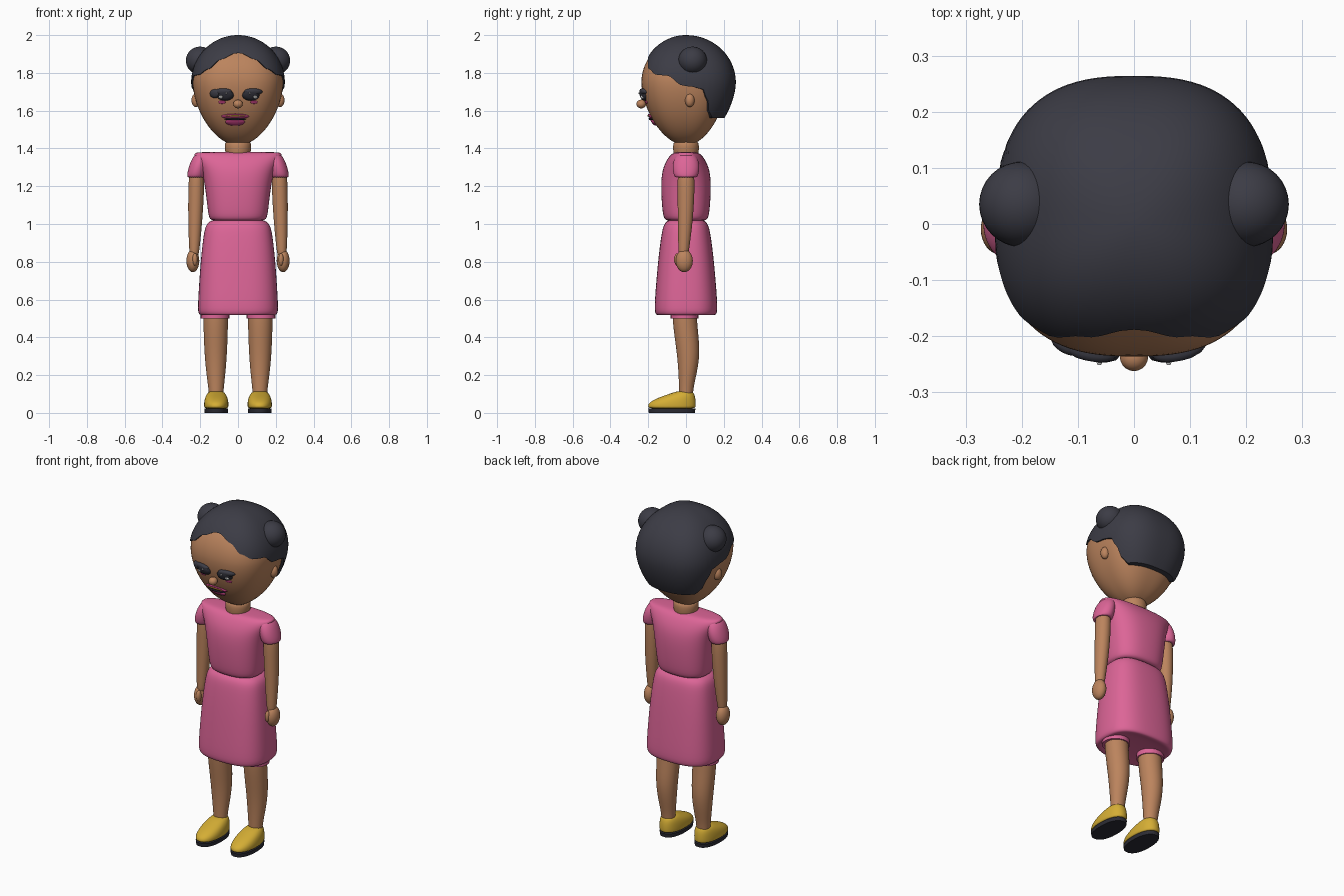
import bpy, bmesh
from math import sin, cos, pi, radians, copysign

cube = bpy.data.objects.get("Cube")
if cube:
    bpy.data.objects.remove(cube, do_unlink=True)


def material(name, r, g, b):
    m = bpy.data.materials.new(name)
    m.use_nodes = True
    m.diffuse_color = (r, g, b, 1)
    shader = m.node_tree.nodes["Principled BSDF"]
    shader.inputs["Base Color"].default_value = (r, g, b, 1)
    shader.inputs["Roughness"].default_value = 0.7
    return m


skin = material("warm brown skin", 0.5, 0.23, 0.11)
dark = material("charcoal hair", 0.045, 0.045, 0.06)
pink = material("pink cloth", 0.72, 0.13, 0.31)
yellow = material("yellow shoe", 0.66, 0.42, 0.035)
black = material("dark sole", 0.025, 0.025, 0.035)
magenta = material("magenta lips", 0.5, 0.05, 0.2)
pale = material("pale eye", 0.6, 0.6, 0.6)


def finish(name, bm, mat, subdiv=0):
    mesh = bpy.data.meshes.new(name)
    bm.to_mesh(mesh)
    bm.free()
    mesh.materials.append(mat)
    mesh.shade_smooth()
    if not subdiv:
        mesh.set_sharp_from_angle(angle=radians(45))
    ob = bpy.data.objects.new(name, mesh)
    bpy.context.collection.objects.link(ob)
    if subdiv:
        ob.modifiers.new("Smooth", "SUBSURF").levels = subdiv
        ob.modifiers["Smooth"].render_levels = subdiv
    return ob


def skin_rings(bm, rings, caps=True):
    """Join rings of points, listed from bottom to top, into a tube."""
    rows = [[bm.verts.new(p) for p in ring] for ring in rings]
    n = len(rows[0])
    for a, b in zip(rows, rows[1:]):
        for j in range(n):
            k = (j + 1) % n
            bm.faces.new((a[j], a[k], b[k], b[j]))
    if caps:
        bm.faces.new(rows[0][::-1])
    bm.faces.new(rows[-1])


def power(v, n):
    return copysign(abs(v) ** (2 / n), v)


def loft(name, rings, mat, n=2.0, subdiv=2, sides=24):
    """Each ring is centre x, centre y, z, half width, half depth."""
    bm = bmesh.new()
    angles = [2 * pi * j / sides for j in range(sides)]
    skin_rings(bm, [[(x + rx * power(sin(a), n), y - ry * power(cos(a), n), z)
                     for a in angles] for x, y, z, rx, ry in rings])
    return finish(name, bm, mat, subdiv)


def ball(name, centre, radii, mat):
    bm = bmesh.new()
    bmesh.ops.create_uvsphere(bm, u_segments=32, v_segments=20, radius=1)
    bmesh.ops.scale(bm, vec=radii, verts=bm.verts)
    bmesh.ops.translate(bm, vec=centre, verts=bm.verts)
    return finish(name, bm, mat)


# Head and hair share one egg-shaped outline
WIDEST, SQUARE = 1.75, 2.6


def egg(z, top):
    if z > WIDEST:
        t = min(1, (z - WIDEST) / (top - WIDEST))
        return (1 - t * t) ** 0.5
    t = min(1, (WIDEST - z) / 0.335)
    return (1 - t ** 1.7) ** 0.55


def egg_point(a, z, top, width, front, back, scale=1.0):
    r = egg(z, top) * scale
    c = power(cos(a), SQUARE)
    return (r * width * power(sin(a), SQUARE),
            -r * c * (front if c > 0 else back), z)


HEAD = (1.985, 0.24, 0.236, 0.215)
HAIR = (2.0, 0.248, 0.24, 0.264)
SIDES = 96
angles = [2 * pi * j / SIDES for j in range(SIDES)]

bm = bmesh.new()
heights = []
for i in range(41):
    s = sin(radians(-88 + 176 * i / 40))
    heights.append(WIDEST + s * (0.235 if s > 0 else 0.335))
skin_rings(bm, [[egg_point(a, z, *HEAD) for a in angles] for z in heights])
finish("head", bm, skin)

# Hairline height by angle from the forehead to the nape
LINE = [(0, 1.905), (19, 1.872), (36, 1.82), (55, 1.79), (72, 1.785), (90, 1.73),
        (104, 1.715), (111, 1.66), (118, 1.59), (128, 1.562), (180, 1.56)]


def hairline(a):
    d = abs((a * 180 / pi + 180) % 360 - 180)
    for (d0, z0), (d1, z1) in zip(LINE, LINE[1:]):
        if d <= d1:
            t = (d - d0) / (d1 - d0)
            return z0 + (z1 - z0) * t * t * (3 - 2 * t)
    return LINE[-1][1]


bm = bmesh.new()
rings = [[egg_point(a, hairline(a), *HAIR, scale=0.85) for a in angles]]
for i in range(25):
    u = sin(0.985 * i / 24 * pi / 2)
    rings.append([egg_point(a, hairline(a) + (2 - hairline(a)) * u, *HAIR)
                  for a in angles])
skin_rings(bm, rings, caps=False)
finish("hair_cap", bm, dark)


# Raised face details that follow the curve of the face
def face_y(x, z):
    r = egg(z, HEAD[0])
    t = min(1, abs(x) / (r * HEAD[1]))
    return -r * HEAD[2] * (1 - t ** SQUARE) ** (1 / SQUARE)


def plate(name, x, z, rx, rz, mat, lift):
    bm = bmesh.new()
    rings = []
    for r in (1, 0.95, 0.8, 0.5, 0.1):
        ring = []
        for j in range(24):
            a = 2 * pi * j / 24
            px, pz = x + rx * r * cos(a), z + rz * r * sin(a)
            rise = lift * (1 - r ** 4) ** 0.5
            ring.append((px, face_y(px, pz) - rise + 0.002, pz))
        rings.append(ring)
    skin_rings(bm, rings, caps=False)
    return finish(name, bm, mat)


for side, s in (("left", 1), ("right", -1)):
    plate(side + "_eye", s * 0.068, 1.682, 0.046, 0.03, black, 0.022)
    plate(side + "_lashes", s * 0.08, 1.7, 0.05, 0.018, dark, 0.02)
    plate(side + "_eye_white", s * 0.09, 1.673, 0.014, 0.011, pale, 0.026)
    plate(side + "_eye_glint", s * 0.062, 1.692, 0.007, 0.006, pale, 0.027)
    plate(side + "_blush", s * 0.085, 1.645, 0.02, 0.009, magenta, 0.006)
plate("right_outer_lashes", -0.122, 1.69, 0.028, 0.024, dark, 0.02)
plate("upper_lip", -0.015, 1.57, 0.075, 0.014, magenta, 0.014)
plate("lower_lip", -0.015, 1.54, 0.052, 0.02, magenta, 0.016)
plate("lip_highlight", -0.015, 1.572, 0.06, 0.005, yellow, 0.019)
plate("mouth_line", -0.015, 1.555, 0.058, 0.006, black, 0.021)
ball("nose", (0, -0.237, 1.635), (0.025, 0.025, 0.023), skin)

# Neck
loft("neck", [(0, 0, 1.34, 0.062, 0.062), (0, 0, 1.385, 0.068, 0.068),
              (0, 0, 1.41, 0.072, 0.07), (0, 0, 1.45, 0.066, 0.064)], skin)

# Dress
loft("bodice", [(0, 0, 1.015, 0.12, 0.09), (0, 0, 1.022, 0.152, 0.115),
                (0, 0, 1.06, 0.16, 0.126), (0, 0, 1.2, 0.175, 0.135),
                (0, 0, 1.29, 0.195, 0.127), (0, 0, 1.345, 0.228, 0.1),
                (0, 0, 1.375, 0.238, 0.075), (0, 0, 1.382, 0.21, 0.045)],
     pink, 2.5)
loft("skirt", [(0, 0, 0.53, 0.15, 0.11), (0, 0, 0.513, 0.195, 0.15),
               (0, 0, 0.525, 0.214, 0.167), (0, 0, 0.58, 0.214, 0.168),
               (0, 0, 0.8, 0.2, 0.15), (0, 0, 0.95, 0.183, 0.131),
               (0, 0, 1.0, 0.17, 0.118), (0, 0, 1.022, 0.14, 0.095),
               (0, 0, 1.025, 0.09, 0.06)], pink, 2.7)

for side, s in (("left", 1), ("right", -1)):
    # Hair bun and ear
    ball(side + "_bun", (s * 0.2, 0.035, 1.865), (0.076, 0.076, 0.074), dark)
    ball(side + "_ear", (s * 0.222, 0.02, 1.655), (0.024, 0.025, 0.036), skin)

    # Sleeve, arm and hand
    loft(side + "_sleeve",
         [(s * 0.222, 0, 1.255, 0.03, 0.035), (s * 0.222, 0, 1.242, 0.045, 0.055),
          (s * 0.22, 0, 1.262, 0.051, 0.068), (s * 0.21, 0, 1.31, 0.049, 0.073),
          (s * 0.195, 0, 1.355, 0.045, 0.06), (s * 0.185, 0, 1.378, 0.03, 0.035)],
         pink)
    loft(side + "_arm",
         [(s * 0.233, -0.014, 0.82, 0.022, 0.025),
          (s * 0.231, -0.012, 0.87, 0.028, 0.029),
          (s * 0.227, -0.004, 1.0, 0.037, 0.039),
          (s * 0.222, 0, 1.15, 0.042, 0.045), (s * 0.22, 0, 1.25, 0.042, 0.046),
          (s * 0.215, 0, 1.29, 0.03, 0.035)], skin)
    ball(side + "_hand", (s * 0.239, -0.009, 0.805), (0.034, 0.045, 0.06), skin)
    ball(side + "_thumb", (s * 0.228, -0.045, 0.812), (0.014, 0.018, 0.033), skin)

    # Leg, hem cuff and shoe
    loft(side + "_leg",
         [(s * 0.116, 0, 0.06, 0.038, 0.036), (s * 0.116, 0, 0.12, 0.039, 0.037),
          (s * 0.117, 0.008, 0.2, 0.05, 0.047), (s * 0.118, 0.015, 0.32, 0.061, 0.063),
          (s * 0.118, -0.008, 0.48, 0.066, 0.065),
          (s * 0.118, -0.01, 0.62, 0.066, 0.065)], skin)
    loft(side + "_hem_cuff",
         [(s * 0.122, -0.008, 0.5, 0.076, 0.073),
          (s * 0.122, -0.008, 0.6, 0.076, 0.073)], pink, subdiv=0)
    loft(side + "_sole", [(s * 0.115, -0.075, 0, 0.061, 0.122),
                          (s * 0.115, -0.075, 0.022, 0.063, 0.125)],
         black, 2.3, 0, 48)
    loft(side + "_shoe",
         [(s * 0.115, -0.075, 0.02, 0.062, 0.124),
          (s * 0.115, -0.075, 0.035, 0.065, 0.128),
          (s * 0.115, -0.072, 0.055, 0.065, 0.125),
          (s * 0.115, -0.05, 0.08, 0.06, 0.1),
          (s * 0.115, -0.023, 0.1, 0.05, 0.067),
          (s * 0.115, -0.005, 0.117, 0.035, 0.038)], yellow, 2.2)
